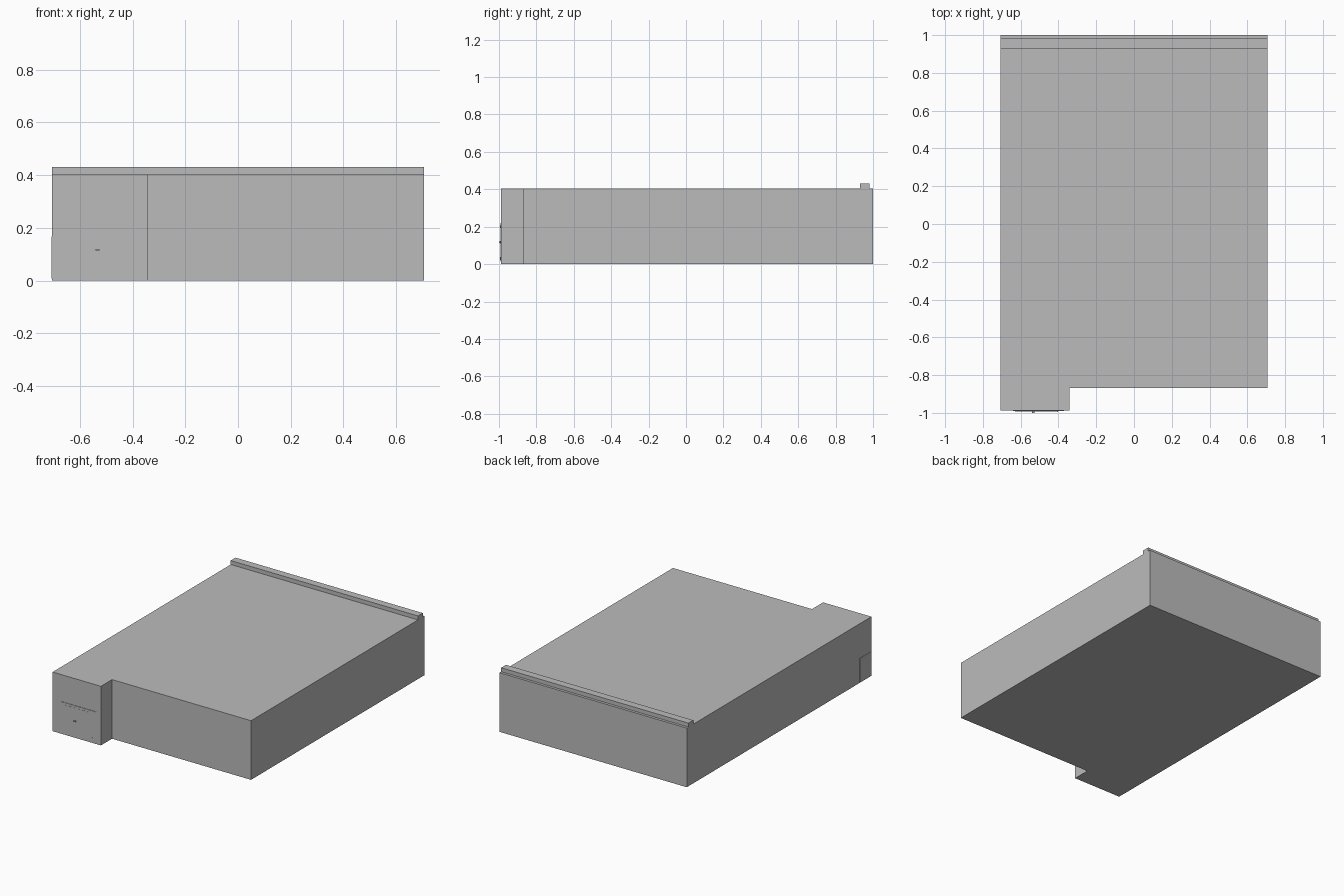
import bpy
import bmesh

cube = bpy.data.objects.get("Cube")
if cube:
    bpy.data.objects.remove(cube, do_unlink=True)

grey = bpy.data.materials.new("plain grey")
grey.use_nodes = True
colour = (0.5, 0.5, 0.5, 1.0)
grey.diffuse_color = colour
grey.node_tree.nodes["Principled BSDF"].inputs["Base Color"].default_value = colour


def prism(name, outline, z0, z1):
    """Extrude a flat outline (x, y) from z0 up to z1."""
    bm = bmesh.new()
    base = bm.faces.new([bm.verts.new((x, y, z0)) for x, y in outline])
    top = bmesh.ops.extrude_face_region(bm, geom=[base])["geom"]
    bmesh.ops.translate(bm, vec=(0, 0, z1 - z0),
                        verts=[v for v in top if isinstance(v, bmesh.types.BMVert)])
    bmesh.ops.recalc_face_normals(bm, faces=bm.faces)
    mesh = bpy.data.meshes.new(name)
    bm.to_mesh(mesh)
    bm.free()
    mesh.materials.append(grey)
    obj = bpy.data.objects.new(name, mesh)
    bpy.context.collection.objects.link(obj)
    return obj


def box(name, x0, x1, y0, y1, z0, z1):
    return prism(name, [(x0, y0), (x1, y0), (x1, y1), (x0, y1)], z0, z1)


HALF = 0.706      # half width
FRONT = -0.988    # front wall of the projecting bay
STEP_X, STEP_Y = -0.342, -0.868
ROOF = 0.403

# Main block with the projecting bay at the front right corner
prism("main_block", [(-HALF, FRONT), (STEP_X, FRONT), (STEP_X, STEP_Y),
                     (HALF, STEP_Y), (HALF, 1.0), (-HALF, 1.0)], 0.0, ROOF)

# Raised kerb along the rear edge of the roof
box("roof_kerb", -HALF, HALF, 0.93, 0.982, ROOF, 0.43)

# Thin front panel with a door leaf, hinges and handle
box("front_panel", -0.64, -0.37, FRONT - 0.003, FRONT, 0.015, 0.22)
box("door_leaf", -0.63, -0.407, FRONT - 0.004, FRONT, 0.025, 0.205)
for i, z in enumerate((0.03, 0.117, 0.2)):
    box(f"door_hinge_{i + 1}", -0.407, -0.402, FRONT - 0.006, FRONT, z - 0.007, z + 0.007)
box("door_handle", -0.541, -0.526, -1.0, FRONT, 0.113, 0.12)

# Thin panel on the right side of the bay
box("side_panel", -HALF - 0.002, -HALF, FRONT, -0.86, 0.008, 0.167)
